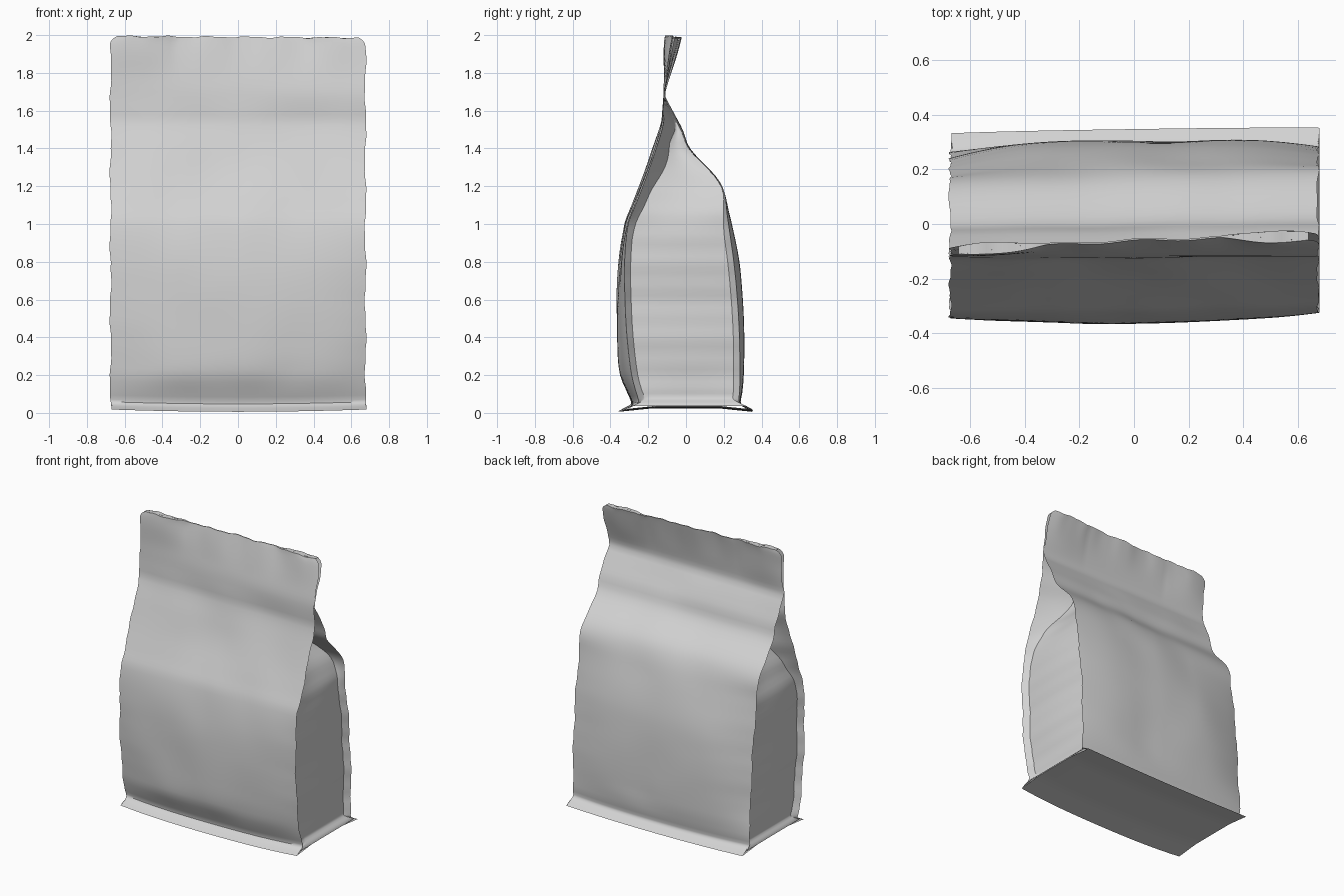
import bpy, bmesh, math
from mathutils import Vector, noise

cube = bpy.data.objects.get("Cube")
if cube:
    bpy.data.objects.remove(cube, do_unlink=True)

foil = bpy.data.materials.new("matte grey foil")
foil.use_nodes = True
GREY = (0.65, 0.65, 0.65, 1)
foil.diffuse_color = GREY
foil.node_tree.nodes["Principled BSDF"].inputs["Base Color"].default_value = GREY

# Depth profiles (height, y): centre line and side edge of each panel
SEAL = [(1.7, -.117), (1.8, -.1), (1.9, -.08), (2.0, -.058)]
FRONT_TOP = [(1.0, -.316), (1.1, -.278), (1.25, -.22), (1.4, -.168), (1.54, -.124), (1.6, -.122)]
FRONT_MID = [(0, -.354), (.02, -.315), (.042, -.288), (.1, -.308), (.2, -.343), (.4, -.36),
             (.6, -.364), (.8, -.352)] + FRONT_TOP + SEAL
FRONT_EDGE = [(0, -.332), (.02, -.285), (.042, -.262), (.1, -.275), (.2, -.298), (.4, -.322),
              (.6, -.333), (.8, -.335)] + FRONT_TOP + SEAL
BACK_TOP = [(1.17, .193), (1.25, .15), (1.4, .012), (1.5, -.025), (1.6, -.073)]
BACK_MID = [(0, .348), (.02, .315), (.042, .288), (.1, .295), (.2, .306), (.4, .31),
            (.6, .302), (.8, .282), (1.05, .227)] + BACK_TOP + SEAL
BACK_EDGE = [(0, .343), (.02, .302), (.042, .272), (.1, .274), (.2, .275), (.4, .273),
             (.6, .262), (.8, .243), (1.05, .208)] + BACK_TOP + SEAL

HEIGHTS = [0, .01, .02, .03, .042, .055, .08, .1, .13, .16, .2] + [.23 + .03 * i for i in range(58)]
HEIGHTS = HEIGHTS + [1.96, 1.975, 1.99]
ACROSS = [-1 + 2 * i / 64 for i in range(65)]


def smooth(a, b, t):
    t = min(max((t - a) / (b - a), 0), 1)
    return t * t * (3 - 2 * t)


def curve(pts, z):
    """Cubic curve through the profile points."""
    k = 0
    while k < len(pts) - 2 and z > pts[k + 1][0]:
        k += 1

    def slope(i):
        a, b = pts[max(i - 1, 0)], pts[min(i + 1, len(pts) - 1)]
        return (b[1] - a[1]) / (b[0] - a[0])
    (z0, y0), (z1, y1) = pts[k], pts[k + 1]
    h = z1 - z0
    t = (z - z0) / h
    return (y0 * (2 * t**3 - 3 * t**2 + 1) + slope(k) * h * (t**3 - 2 * t**2 + t)
            + y1 * (3 * t**2 - 2 * t**3) + slope(k + 1) * h * (t**3 - t**2))


def panel_y(mid, edge, u, z, seed):
    """Panel depth: bulge between edge and centre, plus soft wrinkles."""
    k = abs(u) ** 3
    y = curve(mid, z) * (1 - k) + curve(edge, z) * k
    amp = .012 * (1 - u * u) * smooth(.08, .25, z) * (1 - smooth(1.5, 1.7, z))
    return y + amp * noise.noise(Vector((u * 2.2, z * 3, seed)))


def panel(side, u, z):
    """Point on the front (-1) or back (1) panel."""
    y = panel_y(FRONT_MID, FRONT_EDGE, u, z, 1.5)
    top = smooth(1.65, 2.0, z)
    # the seal parts slightly where the folded gussets sit
    lens = math.sin(math.pi * max(0, abs(u) - .5) / .5)
    gap = .006 + (.028 * lens + .022 * smooth(.6, 1, abs(u))) * top
    if side > 0:
        back = panel_y(BACK_MID, BACK_EDGE, u, z, 7.5)
        back -= .02 * max(0, -u) ** 3 * smooth(.1, .4, z) * (1 - smooth(1.2, 1.5, z))
        y = max(back, y + gap)
    y -= gap * top / 2
    y += .01 * u * (1 - smooth(1.4, 1.7, z))                      # slight turn of the body
    y += (.026 * u - .01 * u * u) * top                           # twist of the seal
    y += .005 * math.sin(13 * u + 1) * (1 - u * u) * smooth(1.75, 2, z)
    half = .675 + .004 * math.sin(17 * z + u) + .002 * math.sin(47 * z + 2 * u)
    half -= .035 * max(0, (z - 1.93) / .06) ** 3                  # rounded top corners
    rim = smooth(1.8, 1.99, z) * (-.004 * u + .003 * math.sin(19 * u) + .002 * math.sin(41 * u))
    foot = (1 - smooth(0, .25, z)) * (.006 + .012 * u * u)
    return Vector((u * half, y, z + rim + foot))


def foot_lift(t):
    """Rise of the base between the front and back hems."""
    return Vector((0, 0, .018 * min(1, 4 * t, 4 * (1 - t))))


def gusset(s, t, z):
    """Point on the side gusset; t runs 0..1 from the front seam to the back seam."""
    a, b = panel(-1, s, z), panel(1, s, z)
    gap = b.y - a.y
    k = smooth(.9, 1.22, z)
    low = max(gap - .065, gap * .8)
    high = gap * (.87 - .32 * smooth(1.15, 1.45, z) - .45 * smooth(1.42, 1.56, z))
    c = low + (high - low) * k                                    # flat middle strip
    fold = math.sqrt(max(((.575 - c) / 2) ** 2 - ((gap - c) / 2) ** 2, 0))
    depth = (.035 * (1 - k) + fold * k) * smooth(0, .055, z)
    front = (gap - c) * (.5 + .4 * k)                             # front flank folds wider
    back = gap - c - front
    if t < .25:                                                   # flanks along the seams
        off, inset = front * t / .25, depth * t / .25
    elif t > .75:
        off, inset = gap - back * (1 - t) / .25, depth * (1 - t) / .25
    else:
        f = (t - .25) / .5
        hump = math.sin(math.pi * f)
        off = front + c * f
        inset = depth + hump * (.02 * k * smooth(0, .3, gap) - .01 * (1 - k) * smooth(.05, .3, z))
    # near the seal the folds follow the two panels
    u = s * (1 - inset / abs(a.x))
    pa, pb = panel(-1, u, z), panel(1, u, z)
    inside = pa.y + (pb.y - pa.y) * min(max(off / gap, .04), .96)
    w = smooth(1.3, 1.55, z) * min(1, t / .04, (1 - t) / .04)
    y = (a.y + off) * (1 - w) + inside * w
    return Vector((a.x - s * inset, y, a.z + (pa.z - a.z) * w)) + foot_lift(t) * (1 - smooth(0, .15, z))


def sheet(name, point, us, vs, flip=False):
    """Grid surface made from a point function."""
    bm = bmesh.new()
    rows = [[bm.verts.new(point(u, v)) for u in us] for v in vs]
    for j in range(len(vs) - 1):
        for i in range(len(us) - 1):
            f = [rows[j][i], rows[j][i + 1], rows[j + 1][i + 1], rows[j + 1][i]]
            bm.faces.new(f[::-1] if flip else f)
    mesh = bpy.data.meshes.new(name)
    bm.to_mesh(mesh)
    bm.free()
    mesh.materials.append(foil)
    ob = bpy.data.objects.new(name, mesh)
    bpy.context.collection.objects.link(ob)
    bpy.ops.object.select_all(action='DESELECT')
    ob.select_set(True)
    bpy.context.view_layer.objects.active = ob
    bpy.ops.object.shade_smooth_by_angle(angle=math.radians(40))


# Large front and back panels, from the bottom hem to the top seal
sheet("front_panel", lambda u, z: panel(-1, u, z), ACROSS, HEIGHTS)
sheet("back_panel", lambda u, z: panel(1, u, z), ACROSS, HEIGHTS, True)

# Folded side gussets
STEPS = [i / 24 for i in range(25)]
sheet("left_gusset", lambda t, z: gusset(1, t, z), STEPS, HEIGHTS)
sheet("right_gusset", lambda t, z: gusset(-1, t, z), STEPS, HEIGHTS, True)

# Base joining the hems, raised slightly between them
sheet("base_panel", lambda u, t: panel(-1, u, 0).lerp(panel(1, u, 0), t) + foot_lift(t),
      ACROSS, [i / 12 for i in range(13)], True)

# Strip closing the top seal
sheet("top_seal", lambda u, t: panel(-1, u, 1.99).lerp(panel(1, u, 1.99), t), ACROSS, [0, 1])
